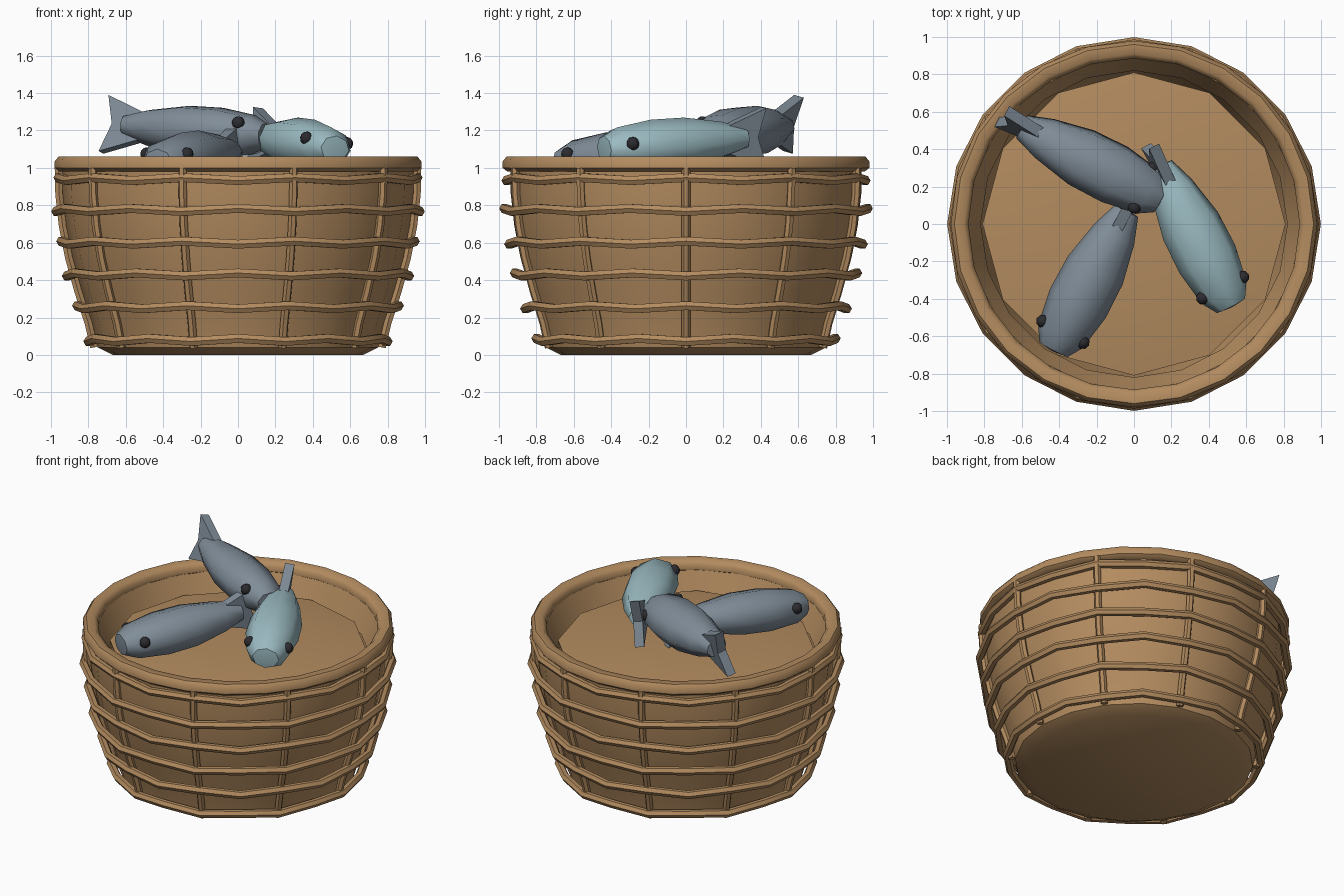
import bpy, bmesh, math
from mathutils import Vector, Matrix

cube = bpy.data.objects.get("Cube")
if cube:
    bpy.data.objects.remove(cube, do_unlink=True)


def material(name, rgb):
    m = bpy.data.materials.new(name)
    m.use_nodes = True
    m.diffuse_color = (*rgb, 1)
    m.node_tree.nodes["Principled BSDF"].inputs["Base Color"].default_value = (*rgb, 1)
    return m


WICKER = material("wicker brown", (0.45, 0.26, 0.115))
GREY = material("fish grey", (0.215, 0.265, 0.315))
TEAL = material("fish teal", (0.33, 0.50, 0.54))
BLACK = material("eye black", (0.025, 0.025, 0.03))


def finish(ob, mat, angle):
    ob.data.materials.append(mat)
    bpy.ops.object.select_all(action='DESELECT')
    ob.select_set(True)
    bpy.context.view_layer.objects.active = ob
    if ob.type == 'CURVE':
        bpy.ops.object.convert(target='MESH')
        ob = bpy.context.view_layer.objects.active
    if angle:
        bpy.ops.object.shade_smooth_by_angle(angle=math.radians(angle))
    return ob


def mesh_object(name, bm, mat, angle=0):
    bmesh.ops.recalc_face_normals(bm, faces=bm.faces)
    me = bpy.data.meshes.new(name)
    bm.to_mesh(me)
    bm.free()
    ob = bpy.data.objects.new(name, me)
    bpy.context.collection.objects.link(ob)
    return finish(ob, mat, angle)


def lathe(name, profile, sides, mat, angle=40, closed=False):
    """Rings of (radius, height) about the z axis; zero radius ends in a point."""
    bm = bmesh.new()
    rings = []
    for r, z in profile:
        n = sides if r > 0 else 1
        rings.append([bm.verts.new((r * math.cos(math.tau * i / sides),
                                    r * math.sin(math.tau * i / sides), z)) for i in range(n)])
    pairs = list(zip(rings, rings[1:])) + ([(rings[-1], rings[0])] if closed else [])
    for a, b in pairs:
        for i in range(sides):
            j = (i + 1) % sides
            quad = [a[i % len(a)], a[j % len(a)], b[j % len(b)], b[i % len(b)]]
            bm.faces.new(list(dict.fromkeys(quad)))
    return mesh_object(name, bm, mat, angle)


def cane(name, points, radius, cyclic):
    cu = bpy.data.curves.new(name, 'CURVE')
    cu.dimensions = '3D'
    cu.bevel_depth = radius
    cu.bevel_resolution = 1
    cu.use_fill_caps = True
    sp = cu.splines.new('POLY')
    sp.points.add(len(points) - 1)
    for p, co in zip(sp.points, points):
        p.co = (*co, 1)
    sp.use_cyclic_u = cyclic
    ob = bpy.data.objects.new(name, cu)
    bpy.context.collection.objects.link(ob)
    return finish(ob, WICKER, 50)


# Basket wall, rim and filled inside
WALL = [(0.75, 0.04), (0.78, 0.17), (0.835, 0.34), (0.885, 0.52),
        (0.918, 0.69), (0.937, 0.86), (0.94, 1.0)]
lathe("basket_wall", [(0, 0), (0.67, 0)] + WALL + [(0.89, 1.0), (0.82, 0.84)], 20, WICKER)
lathe("basket_rim", [(0.955, 0.98), (0.98, 1.0), (0.98, 1.035), (0.96, 1.06),
                     (0.91, 1.06), (0.885, 1.035), (0.885, 1.0), (0.91, 0.98)],
      24, WICKER, 50, closed=True)
lathe("basket_filling", [(0, 0.93), (0.55, 0.925), (0.81, 0.89), (0.81, 0.8)], 12, WICKER, 60)

# Horizontal woven hoops
HOOPS = [(0.08, 0.80), (0.255, 0.86), (0.43, 0.915), (0.60, 0.945), (0.775, 0.972), (0.94, 0.96)]
for k, (z, r) in enumerate(HOOPS):
    pts = []
    for i in range(20):
        a = math.tau * i / 20
        wave = 0.008 * (1 if (i + k) % 2 else -1)
        pts.append((r * math.cos(a), r * math.sin(a), z + wave))
    cane(f"hoop_{k + 1}", pts, 0.027, True)

# Upright stakes
for i in range(10):
    a = math.tau * i / 10
    cane(f"stake_{i + 1}", [((r + 0.02) * math.cos(a), (r + 0.02) * math.sin(a), z)
                            for r, z in WALL], 0.023, False)


# Fish: local x runs from tail to head, z is up
BODY = [(0, 0), (0.07, 0), (0.12, 0.14), (0.165, 0.36), (0.168, 0.56),
        (0.135, 0.76), (0.085, 0.84), (0, 0.85)]
FIN = [(0.15, 0.06), (-0.12, 0.155), (-0.07, 0), (-0.12, -0.155), (0.15, -0.06)]


def fish(name, tail, head, roll, mat):
    tail, head = Vector(tail), Vector(head)
    u = (head - tail).normalized()
    side = Vector((0, 0, 1)).cross(u).normalized()
    frame = Matrix((u, side, u.cross(side))).transposed().to_4x4()
    place = Matrix.Translation(tail) @ frame @ Matrix.Rotation(-roll, 4, 'X')

    body = lathe(name + "_body", BODY, 8, mat, 50)
    squash = Matrix.Diagonal((1, 0.82, 1, 1))
    to_x = Matrix(((0, 0, 1, 0), (1, 0, 0, 0), (0, 1, 0, 0), (0, 0, 0, 1)))
    body.data.transform(place @ to_x @ squash)

    bm = bmesh.new()
    left, right = [[bm.verts.new((x, y, z)) for x, z in FIN] for y in (-0.03, 0.03)]
    n = len(FIN)
    bm.faces.new(left)
    bm.faces.new(right)
    for i in range(n):
        j = (i + 1) % n
        bm.faces.new((left[i], left[j], right[j], right[i]))
    bm.transform(place)
    mesh_object(name + "_tail_fin", bm, GREY)

    for label, s in (("left", 1), ("right", -1)):
        bm = bmesh.new()
        bmesh.ops.create_uvsphere(bm, u_segments=8, v_segments=6, radius=0.036)
        bm.transform(place @ Matrix.Translation((0.73, s * 0.122, 0.035)))
        mesh_object(f"{name}_{label}_eye", bm, BLACK, 60)


fish("back_fish", (-0.60, 0.52, 1.225), (0.14, 0.14, 1.17), 0.25, GREY)
fish("front_fish", (-0.04, 0.07, 1.09), (-0.44, -0.69, 1.03), 0.0, GREY)
fish("side_fish", (0.14, 0.31, 1.16), (0.53, -0.46, 1.10), 0.12, TEAL)
